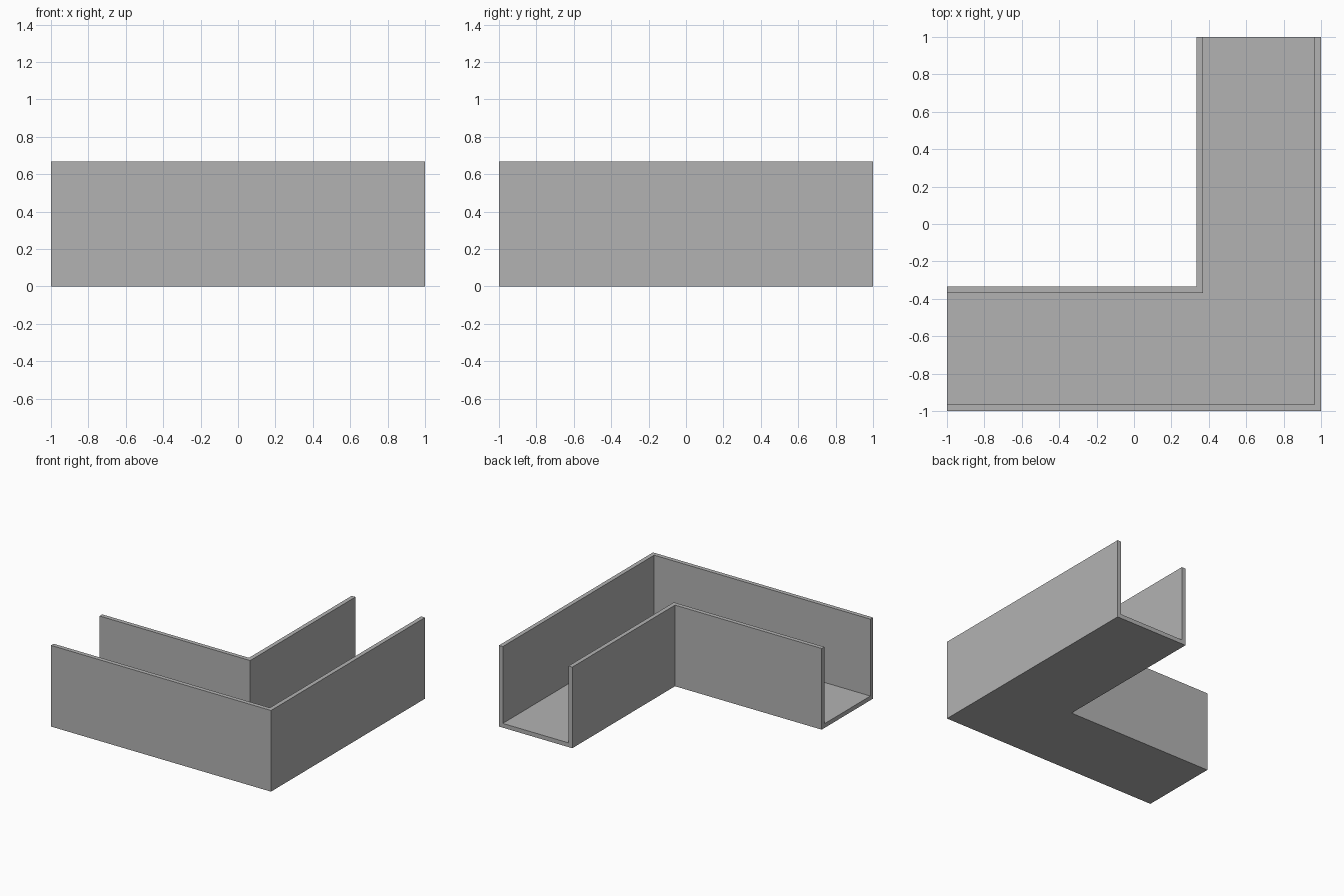
import bpy
import bmesh

cube = bpy.data.objects.get("Cube")
if cube:
    bpy.data.objects.remove(cube, do_unlink=True)

WIDTH = 2 / 3    # channel width
HEIGHT = 2 / 3   # channel height
WALL = 0.035     # wall and floor thickness

# Plain grey material
grey = bpy.data.materials.new("plain_grey")
grey.use_nodes = True
colour = (0.45, 0.45, 0.45, 1)
grey.diffuse_color = colour
grey.node_tree.nodes["Principled BSDF"].inputs["Base Color"].default_value = colour

# U-shaped section: distance in from the outer wall, height
section = [
    (0, 0), (WIDTH, 0), (WIDTH, HEIGHT), (WIDTH - WALL, HEIGHT),
    (WIDTH - WALL, WALL), (WALL, WALL), (WALL, HEIGHT), (0, HEIGHT),
]

# Sweep the section along both legs through a mitred corner
bm = bmesh.new()
left_end = [bm.verts.new((-1, d - 1, z)) for d, z in section]
corner = [bm.verts.new((1 - d, d - 1, z)) for d, z in section]
back_end = [bm.verts.new((1 - d, 1, z)) for d, z in section]

for start, end in ((left_end, corner), (corner, back_end)):
    for i in range(len(section)):
        j = (i + 1) % len(section)
        bm.faces.new((start[i], start[j], end[j], end[i]))

# Cut ends of the channel
bm.faces.new(left_end)
bm.faces.new(back_end)
bmesh.ops.recalc_face_normals(bm, faces=bm.faces)

mesh = bpy.data.meshes.new("corner_channel")
bm.to_mesh(mesh)
bm.free()
mesh.materials.append(grey)
channel = bpy.data.objects.new("corner_channel", mesh)
bpy.context.collection.objects.link(channel)
